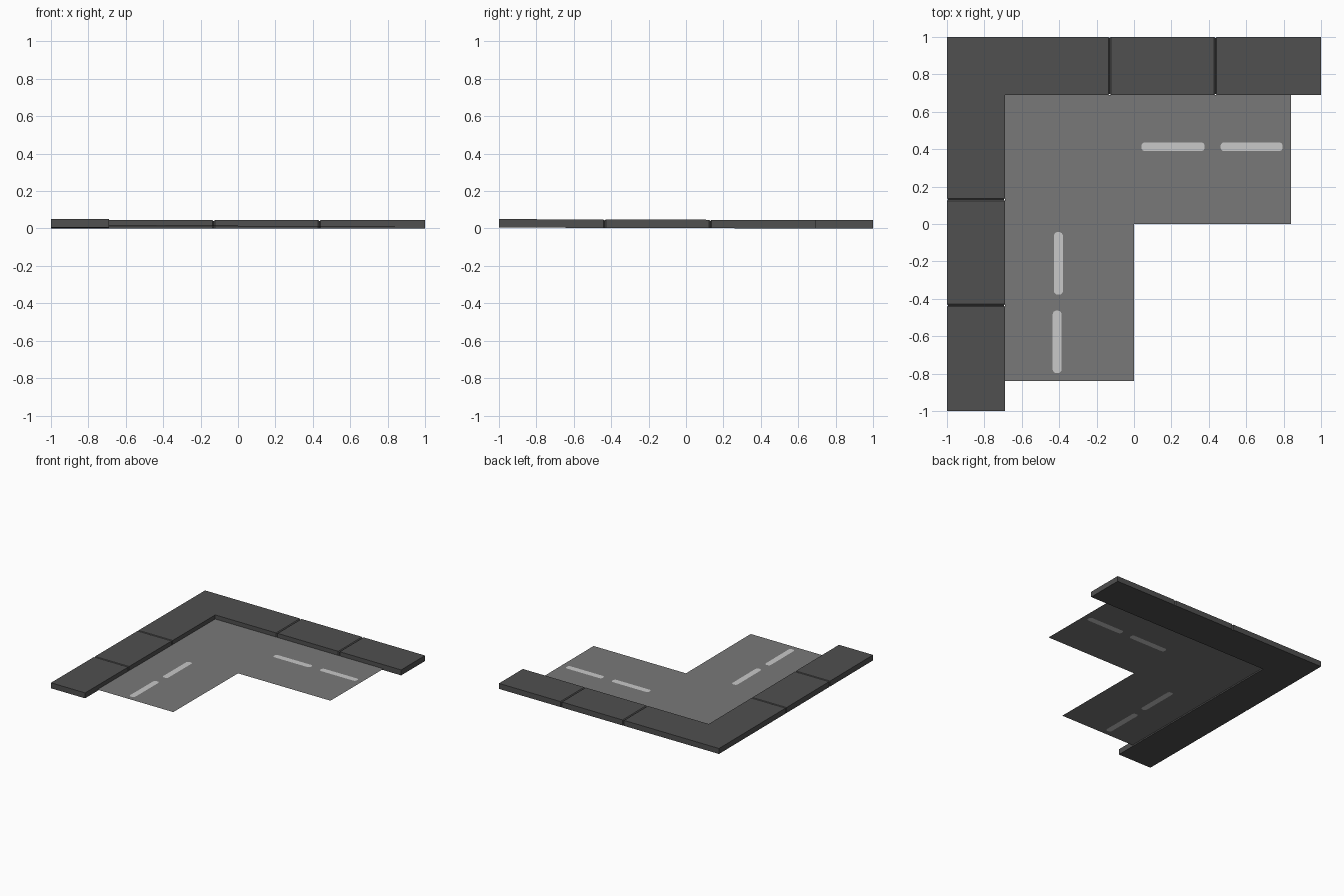
import bpy, bmesh, math

if "Cube" in bpy.data.objects:
    bpy.data.objects.remove(bpy.data.objects["Cube"])


def material(name, v):
    m = bpy.data.materials.new(name)
    m.diffuse_color = (v, v, v, 1)
    m.use_nodes = True
    m.node_tree.nodes["Principled BSDF"].inputs["Base Color"].default_value = m.diffuse_color
    return m


PAVING = material("dark paving", 0.08)
ASPHALT = material("grey asphalt", 0.19)
PAINT = material("white road paint", 0.58)

KERB = 0.69       # inner line of the pavement
ROAD_Z = 0.011


def lift(y):
    # the front leg rises very slightly
    return 0.005 * max(0, KERB - y) / (1 + KERB)


def finish(bm, name, mat):
    me = bpy.data.meshes.new(name)
    bm.to_mesh(me)
    bm.free()
    me.materials.append(mat)
    ob = bpy.data.objects.new(name, me)
    bpy.context.collection.objects.link(ob)
    return ob


# pavement: one section swept round the corner, pinched at the slab joints
def section(pos, leg, pinch=0.0):
    inner, outer, top = -KERB - pinch, -1 + pinch, 0.045 - pinch
    pts = [(inner, 0), (outer, 0), (outer, top), (inner, top)]
    if leg == "front":
        return [(u, pos, z + lift(pos)) for u, z in pts]
    if leg == "corner":
        return [(u, -u, z) for u, z in pts]
    return [(pos, -u, z) for u, z in pts]


def joint(pos, leg):
    return [section(pos - 0.007, leg), section(pos, leg, 0.006), section(pos + 0.007, leg)]


rings = [section(-1, "front")]
for y in (-0.435, 0.13):
    rings += joint(y, "front")
rings.append(section(0, "corner"))
for x in (-0.13, 0.435):
    rings += joint(x, "back")
rings.append(section(1, "back"))

bm = bmesh.new()
loops = [[bm.verts.new(p) for p in r] for r in rings]
for a, b in zip(loops, loops[1:]):
    for i in range(4):
        j = (i + 1) % 4
        bm.faces.new((a[i], a[j], b[j], b[i]))
bm.faces.new(loops[0])
bm.faces.new(loops[-1])
bmesh.ops.recalc_face_normals(bm, faces=bm.faces)
finish(bm, "pavement", PAVING)


# outline of a road marking with rounded corners
def dash(x0, x1, y0, y1, r=0.02, n=4):
    pts = []
    corners = [(x1 - r, y1 - r), (x0 + r, y1 - r), (x0 + r, y0 + r), (x1 - r, y0 + r)]
    for k, (cx, cy) in enumerate(corners):
        for i in range(n + 1):
            a = math.pi / 2 * (k + i / n)
            pts.append((cx + r * math.cos(a), cy + r * math.sin(a)))
    return pts


W = 0.024
dashes = [dash(a, b, 0.413 - W, 0.413 + W) for a, b in ((0.04, 0.378), (0.463, 0.795))]
dashes += [dash(c - W, c + W, -b, -a)
           for c, a, b in ((-0.404, 0.043, 0.378), (-0.411, 0.463, 0.797))]


def ring_verts(bm, pts):
    return [bm.verts.new((x, y, ROAD_Z + lift(y))) for x, y in pts]


# road: thin L sheet with the markings cut out of it
outline = [(-KERB, KERB), (-KERB, -0.84), (0, -0.84), (0, 0), (0.84, 0), (0.84, KERB)]
bm = bmesh.new()
edges = []
for pts in [outline] + dashes:
    vs = ring_verts(bm, pts)
    edges += [bm.edges.new((vs[i - 1], vs[i])) for i in range(len(vs))]
bmesh.ops.triangle_fill(bm, edges=edges, use_beauty=True, normal=(0, 0, 1))
for f in bm.faces:
    f.normal_update()
    if f.normal.z < 0:
        f.normal_flip()
finish(bm, "road", ASPHALT)

# lane markings fill the cut-outs
for i, pts in enumerate(dashes):
    bm = bmesh.new()
    bm.faces.new(ring_verts(bm, pts))
    finish(bm, f"lane_marking_{i + 1}", PAINT)
